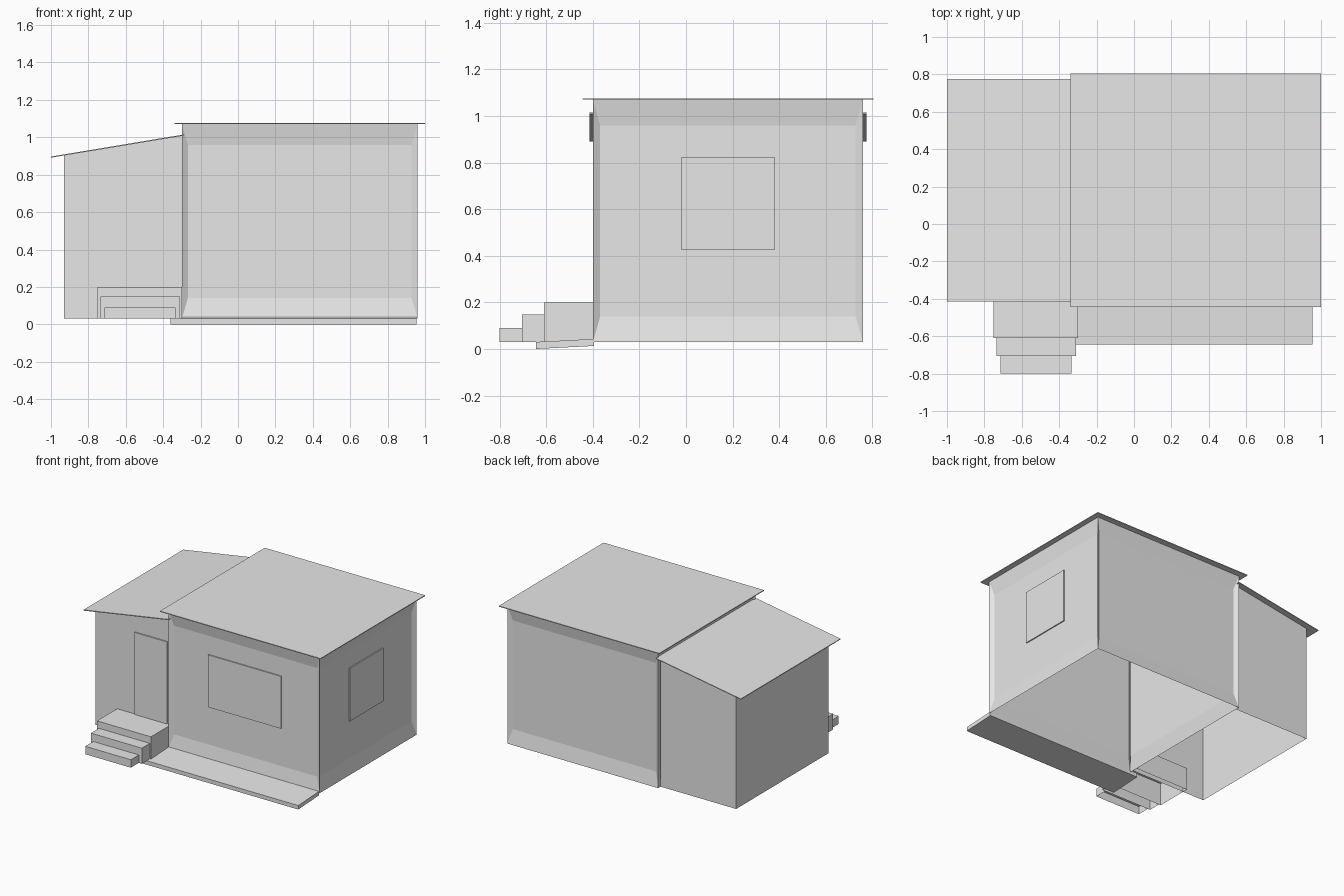
import bpy
import bmesh

cube = bpy.data.objects.get("Cube")
if cube:
    bpy.data.objects.remove(cube, do_unlink=True)

grey = bpy.data.materials.new("plain_grey")
grey.use_nodes = True
grey.diffuse_color = (0.8, 0.8, 0.8, 1)
grey.node_tree.nodes["Principled BSDF"].inputs["Base Color"].default_value = grey.diffuse_color


def finish(name, bm):
    mesh = bpy.data.meshes.new(name)
    bm.to_mesh(mesh)
    bm.free()
    mesh.materials.append(grey)
    obj = bpy.data.objects.new(name, mesh)
    bpy.context.collection.objects.link(obj)
    return obj


def box_mesh(x, y, z, open_sides=()):
    """Box between three ranges, leaving out the faces whose normals are listed."""
    bm = bmesh.new()
    bmesh.ops.create_cube(bm, size=1)
    for v in bm.verts:
        v.co = [r[0] if c < 0 else r[1] for c, r in zip(v.co, (x, y, z))]
    bm.normal_update()
    gone = [f for f in bm.faces
            if tuple(round(c) for c in f.normal) in open_sides]
    bmesh.ops.delete(bm, geom=gone, context='FACES')
    return bm


def box(name, x, y, z, open_sides=()):
    return finish(name, box_mesh(x, y, z, open_sides))


DOWN, LEFT = (0, 0, -1), (1, 0, 0)
FLOOR = 0.03

# Main room: open below, with a sunken panel in each wall
bm = box_mesh((-0.30, 0.96), (-0.40, 0.76), (FLOOR, 1.07), [DOWN])
walls = [f for f in bm.faces if abs(f.normal.z) < 0.5]
bmesh.ops.inset_individual(bm, faces=walls, thickness=0.045)
for f in walls:
    mid = f.calc_center_median().z
    push = f.normal * -0.02
    for v in f.verts:
        v.co.z = 0.14 if v.co.z < mid else 0.96
        v.co += push
finish("main_room", bm)
box("main_roof", (-0.34, 1.0), (-0.445, 0.805), (1.07, 1.076))

# Side room with a sloping top, open below and towards the main room
ROOF_LOW, ROOF_HIGH = (-1.0, 0.897), (-0.29, 1.015)


def roof_height(x):
    t = (x - ROOF_LOW[0]) / (ROOF_HIGH[0] - ROOF_LOW[0])
    return ROOF_LOW[1] + t * (ROOF_HIGH[1] - ROOF_LOW[1])


bm = box_mesh((-0.93, -0.30), (-0.37, 0.73), (FLOOR, 1), [DOWN, LEFT])
for v in bm.verts:
    if v.co.z > 0.5:
        v.co.z = roof_height(v.co.x) - 0.005
finish("side_room", bm)

bm = box_mesh((ROOF_LOW[0], ROOF_HIGH[0]), (-0.415, 0.775), (-0.006, 0))
for v in bm.verts:
    v.co.z += roof_height(v.co.x)
finish("side_roof", bm)

# Window and door plates
box("front_window", (0.02, 0.63), (-0.388, -0.38), (0.425, 0.82))
box("left_window", (0.94, 0.948), (-0.02, 0.38), (0.425, 0.825))
box("door", (-0.60, -0.33), (-0.378, -0.37), (0.20, 0.82))

# Entrance steps, open below
box("top_step", (-0.75, -0.30), (-0.61, -0.33), (FLOOR, 0.20), [DOWN])
box("middle_step", (-0.735, -0.31), (-0.705, -0.61), (FLOOR, 0.148), [DOWN])
box("bottom_step", (-0.715, -0.335), (-0.80, -0.705), (FLOOR, 0.09), [DOWN])

# Sloping path slab along the front
bm = box_mesh((-0.36, 0.955), (-0.645, -0.395), (0, 0.03))
for v in bm.verts:
    if v.co.y > -0.5:
        v.co.z += 0.013
finish("path_slab", bm)
